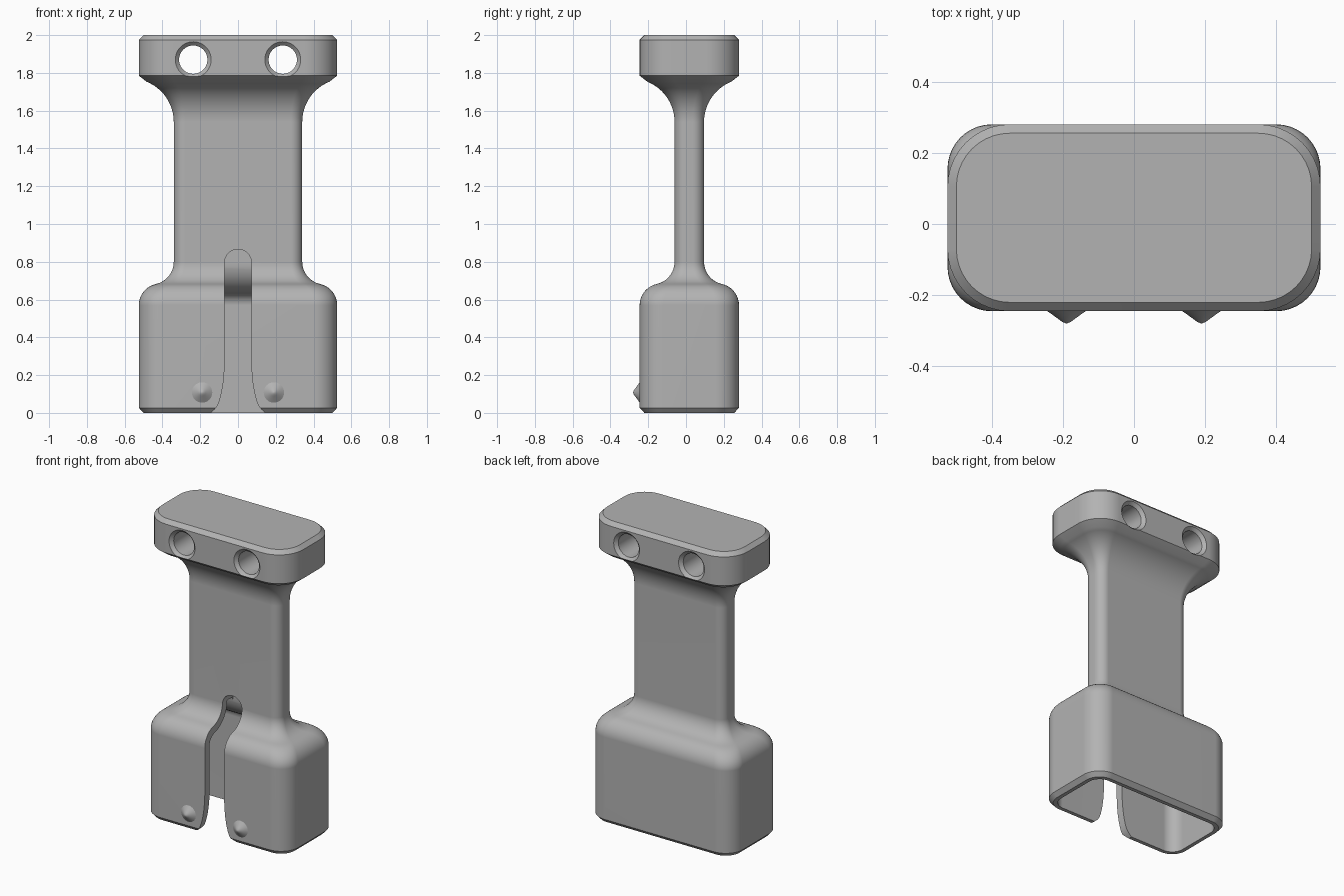
import bpy, bmesh
from math import sin, cos, pi, atan2, radians

cube = bpy.data.objects.get("Cube")
if cube:
    bpy.data.objects.remove(cube, do_unlink=True)

grey = bpy.data.materials.new("plain grey")
grey.use_nodes = True
COLOUR = (0.45, 0.45, 0.45, 1)
grey.diffuse_color = COLOUR
grey.node_tree.nodes["Principled BSDF"].inputs["Base Color"].default_value = COLOUR

CY = 0.0175                    # the body sits slightly behind the centre
NECK_X, NECK_Y = 0.34, 0.078   # half sizes of the neck
FLARE = 0.185                  # how far the body and head overhang the neck
WALL = 0.05


def make_object(name, rings):
    """Skin a stack of equal rings of points and cap both ends."""
    bm = bmesh.new()
    loops = [[bm.verts.new(p) for p in ring] for ring in rings]
    n = len(loops[0])
    for a, b in zip(loops, loops[1:]):
        for i in range(n):
            j = (i + 1) % n
            bm.faces.new((a[i], a[j], b[j], b[i]))
    bm.faces.new(loops[0][::-1])
    bm.faces.new(loops[-1])
    bmesh.ops.recalc_face_normals(bm, faces=bm.faces)
    mesh = bpy.data.meshes.new(name)
    bm.to_mesh(mesh)
    bm.free()
    mesh.materials.append(grey)
    obj = bpy.data.objects.new(name, mesh)
    bpy.context.collection.objects.link(obj)
    return obj


def rounded_ring(offset, z, radius, steps=10):
    """Rounded rectangle that is the neck outline grown by offset."""
    hx, hy = NECK_X + offset, NECK_Y + offset
    radius = min(radius, hy - 0.002)
    ring = []
    for k, (sx, sy) in enumerate(((1, 1), (-1, 1), (-1, -1), (1, -1))):
        for i in range(steps + 1):
            a = (k + i / steps) * pi / 2
            ring.append((sx * (hx - radius) + radius * cos(a),
                         CY + sy * (hy - radius) + radius * sin(a), z))
    return ring


def turned(name, x, z, profile, sides=40):
    """Turn (y, radius) pairs about an axis along y."""
    return make_object(name, [[(x + r * cos(2 * pi * i / sides), y,
                                z + r * sin(2 * pi * i / sides))
                               for i in range(sides)] for y, r in profile])


def shoulder(wall, low=0.57, high=0.80, steps=9):
    """S-curve of (offset, z) from the wide body up to the neck."""
    angle = 2 * atan2(FLARE, high - low)
    total = (high - low) / sin(angle)
    convex, concave = 0.115 - wall, total - 0.115 + wall
    pts = []
    for i in range(steps + 1):
        a = angle * i / steps
        pts.append((FLARE - wall - convex * (1 - cos(a)), low + convex * sin(a)))
    for i in range(steps - 1, -1, -1):
        a = angle * i / steps
        pts.append((-wall + concave * (1 - cos(a)), high - concave * sin(a)))
    return pts


def finish(obj):
    bpy.ops.object.select_all(action='DESELECT')
    obj.select_set(True)
    bpy.context.view_layer.objects.active = obj
    bpy.ops.object.shade_smooth_by_angle(angle=radians(28))


def cut(obj, cutter):
    cutter.hide_render = True
    mod = obj.modifiers.new("cut", 'BOOLEAN')
    mod.operation = 'DIFFERENCE'
    mod.solver = 'EXACT'
    mod.object = cutter
    bpy.context.view_layer.objects.active = obj
    bpy.ops.object.modifier_apply(modifier=mod.name)
    bpy.data.objects.remove(cutter, do_unlink=True)


# Outer shell: sleeve, shoulder, neck, flare and head as one loft
sections = [(FLARE - 0.025, 0, 0.1), (FLARE, 0.027, 0.125)]
sections += [(d, z, 0.06 + 0.065 * d / FLARE) for d, z in shoulder(0)]
for i in range(13):
    a = radians(68) * i / 12
    d = 0.23 * (1 - cos(a))
    sections.append((d, 1.54 + 0.23 * sin(a), 0.06 + 0.11 * d / FLARE))
sections += [(FLARE, 1.785, 0.175), (FLARE, 1.975, 0.175),
             (FLARE - 0.025, 2, 0.15)]
body = make_object("grip_body", [rounded_ring(*s) for s in sections])

# Hollow sleeve, open at the bottom
inner = [(FLARE - WALL, -0.05, 0.08)]
inner += [(d, z, 0.02 + 0.06 * (d + WALL) / FLARE) for d, z in shoulder(WALL)]
cut(body, make_object("sleeve_cavity", [rounded_ring(*s) for s in inner]))

# Front slot with a round top and a flared mouth
half = [(0.17, -0.02), (0.145, 0), (0.122, 0.02), (0.107, 0.04), (0.096, 0.07),
        (0.086, 0.11), (0.078, 0.16), (0.073, 0.21), (0.071, 0.26)]
half += [(0.071 * cos(pi / 2 * i / 10), 0.795 + 0.071 * sin(pi / 2 * i / 10))
         for i in range(11)]
outline = half + [(-x, z) for x, z in half[-2::-1]]
cut(body, make_object("slot_cutter", [[(x, y, z) for x, z in outline]
                                      for y in (-0.4, 0.048)]))

# Countersunk holes through the head
front, back = CY - NECK_Y - FLARE, CY + NECK_Y + FLARE
for x in (-0.237, 0.237):
    cut(body, turned("hole_cutter", x, 1.87,
                     [(front - 0.02, 0.115), (front + 0.02, 0.075),
                      (back - 0.02, 0.075), (back + 0.02, 0.115)]))
finish(body)
normals = body.modifiers.new("even shading", 'WEIGHTED_NORMAL')
normals.keep_sharp = True

# Small pointed studs on either side of the slot
for side, x in (("right", -0.19), ("left", 0.19)):
    stud = turned(side + "_stud", x, 0.108,
                  [(front + 0.01, 0.055), (front, 0.054), (front - 0.008, 0.042),
                   (front - 0.025, 0.019), (front - 0.031, 0.01),
                   (front - 0.034, 0.002)], 32)
    finish(stud)
